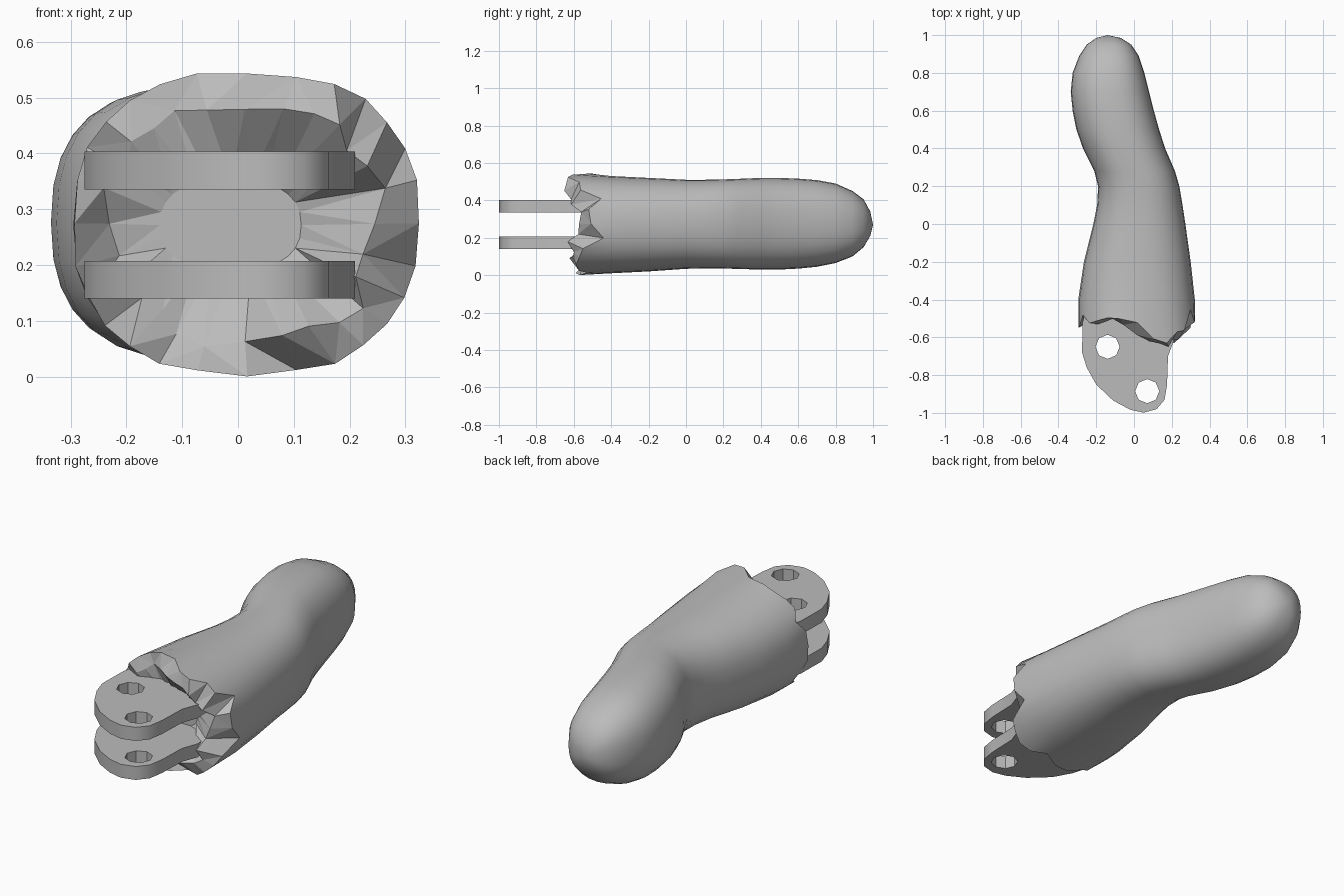
import bpy, bmesh, math, random
from mathutils import Vector

random.seed(4)
cube = bpy.data.objects.get("Cube")
if cube:
    bpy.data.objects.remove(cube)

grey = bpy.data.materials.new("plain grey")
grey.use_nodes = True
COLOUR = (0.5, 0.5, 0.5, 1)
grey.diffuse_color = COLOUR
grey.node_tree.nodes["Principled BSDF"].inputs["Base Color"].default_value = COLOUR

SIDES = 28
MID = 0.27


def section(xl, xr, zl, zh, power=2.4):
    """Rounded-box cross-section as a list of (x, z)."""
    points = []
    for i in range(SIDES):
        a = math.tau * i / SIDES
        c, s = math.cos(a), math.sin(a)
        u = math.copysign(abs(c) ** (2 / power), c)
        v = math.copysign(abs(s) ** (2 / power), s)
        points.append(((xl + xr) / 2 + u * (xr - xl) / 2,
                       (zl + zh) / 2 + v * (zh - zl) / 2))
    return points


def interpolate(x, table):
    for (xa, ya), (xb, yb) in zip(table, table[1:]):
        if x <= xb:
            t = max(0, (x - xa) / (xb - xa))
            return ya + t * (yb - ya)
    return table[-1][1]


# Torn front edge, as depth across the width
RIM = [(-0.3, -0.55), (-0.27, -0.51), (-0.06, -0.53),
       (0.12, -0.64), (0.2, -0.62), (0.33, -0.5)]


def rim_depth(x, z):
    y = interpolate(x, RIM)
    low = min(1, max(0, (0.2 - z) / 0.15))
    return y + (-0.57 - y) * low


# Body sections: y, left, right, bottom, top
SECTIONS = [
    (-0.4, -0.295, 0.322, 0.01, 0.53),
    (-0.2, -0.265, 0.3, 0.02, 0.52),
    (0, -0.215, 0.272, 0.034, 0.51),
    (0.1, -0.195, 0.257, 0.036, 0.51),
    (0.2, -0.19, 0.24, 0.036, 0.512),
    (0.28, -0.21, 0.217, 0.033, 0.515),
    (0.4, -0.27, 0.165, 0.03, 0.52),
    (0.5, -0.305, 0.133, 0.03, 0.52),
    (0.6, -0.325, 0.105, 0.035, 0.516),
    (0.7, -0.335, 0.08, 0.045, 0.508),
    (0.8, -0.325, 0.055, 0.065, 0.49),
    (0.89, -0.29, 0.025, 0.1, 0.45),
    (0.95, -0.25, -0.015, 0.15, 0.405),
    (0.985, -0.2, -0.07, 0.21, 0.34),
]

bm = bmesh.new()
rings = []

# Torn end: inner socket, shoulder and jagged rim
rim = section(-0.3, 0.333, 0, 0.55)
socket, shoulder, edge = [], [], []
for i, (x, z) in enumerate(rim):
    y = rim_depth(x, z)
    jag = random.uniform(-0.02, 0.03)
    if i % 5 == 2:
        jag += 0.05
    shrink = random.uniform(0.97, 1)
    edge.append(bm.verts.new((x * shrink, y + jag, MID + (z - MID) * shrink)))
    k = random.uniform(0.68, 0.82)
    sx, sz = x * k, MID + (z - MID) * k
    sy = rim_depth(sx, sz) + random.uniform(-0.015, 0.03)
    if x > 0.1:
        sy -= 0.02
    if abs(sz - MID) < 0.06:
        sy += 0.035
    shoulder.append(bm.verts.new((sx, sy, sz)))
    socket.append(bm.verts.new((x * 0.4 - 0.02, -0.48, MID + (z - MID) * 0.3)))
rings += [socket, shoulder, edge]

# Smooth bent body
for y, *size in SECTIONS:
    rings.append([bm.verts.new((x, y, z)) for x, z in section(*size)])
for a, b in zip(rings, rings[1:]):
    for i in range(SIDES):
        j = (i + 1) % SIDES
        bm.faces.new((a[i], a[j], b[j], b[i]))
bm.faces.new(socket)
tip = bm.verts.new((-0.14, 1, MID))
last = rings[-1]
for i in range(SIDES):
    bm.faces.new((last[i], last[(i + 1) % SIDES], tip))
bmesh.ops.recalc_face_normals(bm, faces=bm.faces)
torn = set(socket + shoulder)
bmesh.ops.triangulate(bm, faces=[f for f in bm.faces if torn & set(f.verts)])
for f in bm.faces:
    f.smooth = not (torn & set(f.verts))
for e in bm.edges:
    e.smooth = not (set(e.verts) <= set(edge)) and e.calc_face_angle(0) < 0.7
mesh = bpy.data.meshes.new("bent_body")
bm.to_mesh(mesh)
bm.free()
mesh.materials.append(grey)
body = bpy.data.objects.new("bent_body", mesh)
bpy.context.collection.objects.link(body)

# Hinge plate outline, and its two octagonal pin holes
OUTLINE = [(-0.25, -0.42), (-0.272, -0.52), (-0.275, -0.68), (-0.25, -0.76),
           (-0.2, -0.85), (-0.11, -0.935), (-0.02, -0.983), (0.05, -0.999),
           (0.12, -0.98), (0.162, -0.93), (0.175, -0.85), (0.18, -0.7),
           (0.21, -0.62), (0.2, -0.45)]
HOLES = [(-0.14, -0.65), (0.07, -0.885)]


def octagon(centre, radius=0.064):
    return [(centre[0] + radius * math.sin(math.tau * k / 8),
             centre[1] + radius * math.cos(math.tau * k / 8)) for k in range(8)]


def hinge_plate(name, low, high):
    curve = bpy.data.curves.new(name, "CURVE")
    curve.dimensions = "2D"
    curve.fill_mode = "BOTH"
    curve.extrude = (high - low) / 2
    for loop in [OUTLINE] + [octagon(h) for h in HOLES]:
        spline = curve.splines.new("POLY")
        spline.points.add(len(loop) - 1)
        for point, (x, y) in zip(spline.points, loop):
            point.co = (x, y, 0, 1)
        spline.use_cyclic_u = True
    curve.materials.append(grey)
    plate = bpy.data.objects.new(name, curve)
    plate.location.z = (low + high) / 2
    bpy.context.collection.objects.link(plate)
    bpy.ops.object.select_all(action="DESELECT")
    plate.select_set(True)
    bpy.context.view_layer.objects.active = plate
    bpy.ops.object.convert(target="MESH")
    plate = bpy.context.object
    # Weld the walls to the faces, then soften the outer wall
    bm = bmesh.new()
    bm.from_mesh(plate.data)
    bmesh.ops.remove_doubles(bm, verts=bm.verts, dist=0.0005)
    bmesh.ops.recalc_face_normals(bm, faces=bm.faces)
    bm.to_mesh(plate.data)
    bm.free()
    bpy.ops.object.shade_smooth_by_angle(angle=math.radians(35))


hinge_plate("lower_hinge_plate", 0.14, 0.207)
hinge_plate("upper_hinge_plate", 0.335, 0.403)
